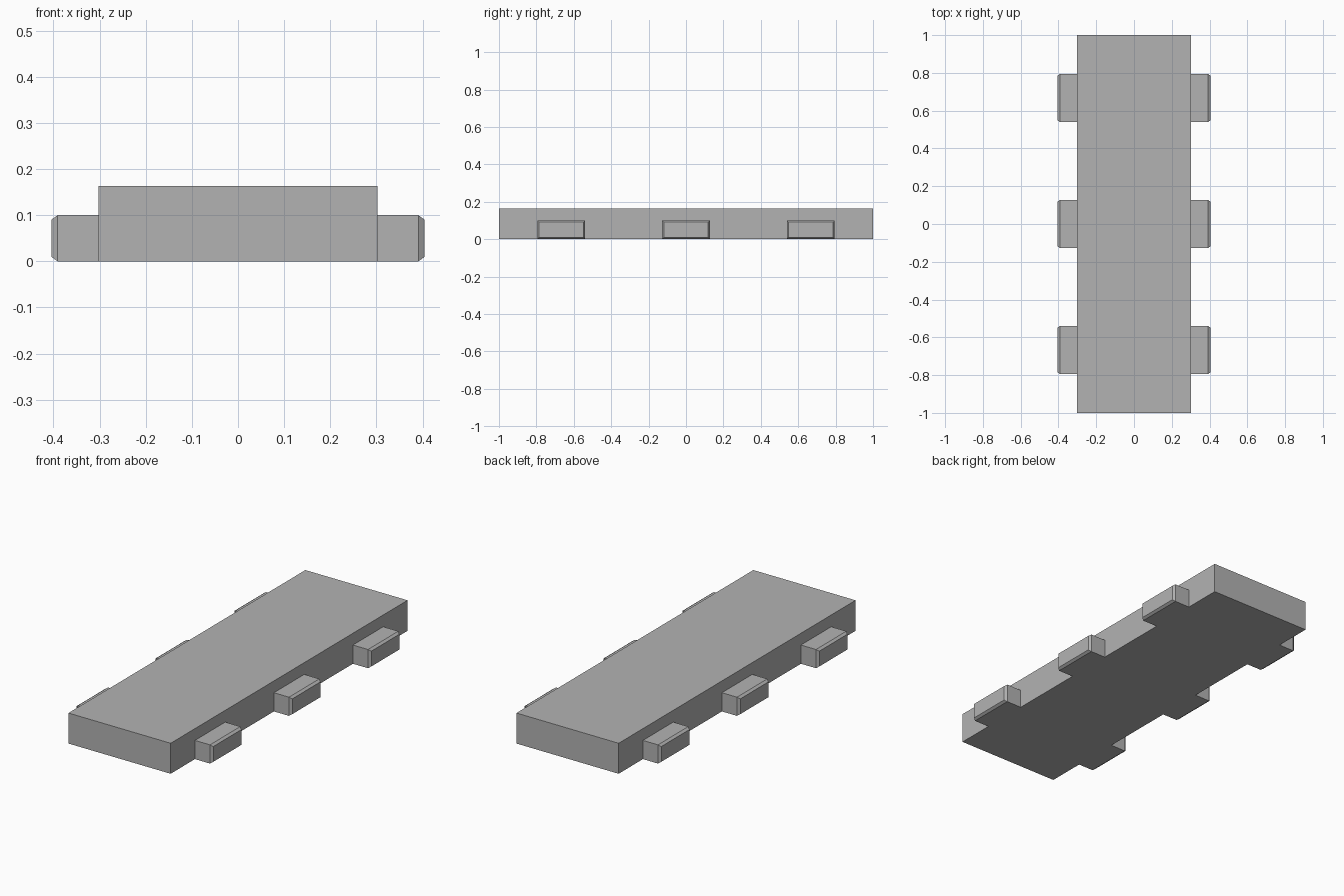
import bpy
import bmesh
from mathutils import Matrix, Vector

cube = bpy.data.objects.get("Cube")
if cube:
    bpy.data.objects.remove(cube, do_unlink=True)

HALF_WIDTH, HEIGHT = 0.302, 0.163
TAB_REACH, TAB_LENGTH, TAB_HEIGHT = 0.102, 0.256, 0.1
CHAMFER = 0.013

# Plain grey material
grey = bpy.data.materials.new("plain_grey")
grey.use_nodes = True
colour = (0.45, 0.45, 0.45, 1)
grey.diffuse_color = colour
grey.node_tree.nodes["Principled BSDF"].inputs["Base Color"].default_value = colour


def box(name, centre, size, chamfer_side=0):
    """Box whose outer x face can be chamfered all round."""
    bm = bmesh.new()
    bmesh.ops.create_cube(bm, size=1, matrix=Matrix.Diagonal((*size, 1)))
    if chamfer_side:
        outer = next(f for f in bm.faces if f.normal.x * chamfer_side > 0.9)
        bmesh.ops.inset_region(bm, faces=[outer], thickness=CHAMFER)
        for v in bm.verts:
            if v.co.x * chamfer_side > 0 and v not in outer.verts:
                v.co.x -= chamfer_side * CHAMFER
    bmesh.ops.translate(bm, verts=bm.verts, vec=Vector(centre))
    mesh = bpy.data.meshes.new(name)
    bm.to_mesh(mesh)
    bm.free()
    mesh.materials.append(grey)
    obj = bpy.data.objects.new(name, mesh)
    bpy.context.collection.objects.link(obj)
    return obj


# Main slab
box("slab", (0, 0, HEIGHT / 2), (2 * HALF_WIDTH, 2, HEIGHT))

# Three chamfered tabs along each side
for side, label in ((1, "left"), (-1, "right")):
    for place, y in (("front", -0.667), ("middle", 0), ("back", 0.667)):
        box(f"{place}_{label}_tab",
            (side * (HALF_WIDTH + TAB_REACH / 2), y, TAB_HEIGHT / 2),
            (TAB_REACH, TAB_LENGTH, TAB_HEIGHT), side)
